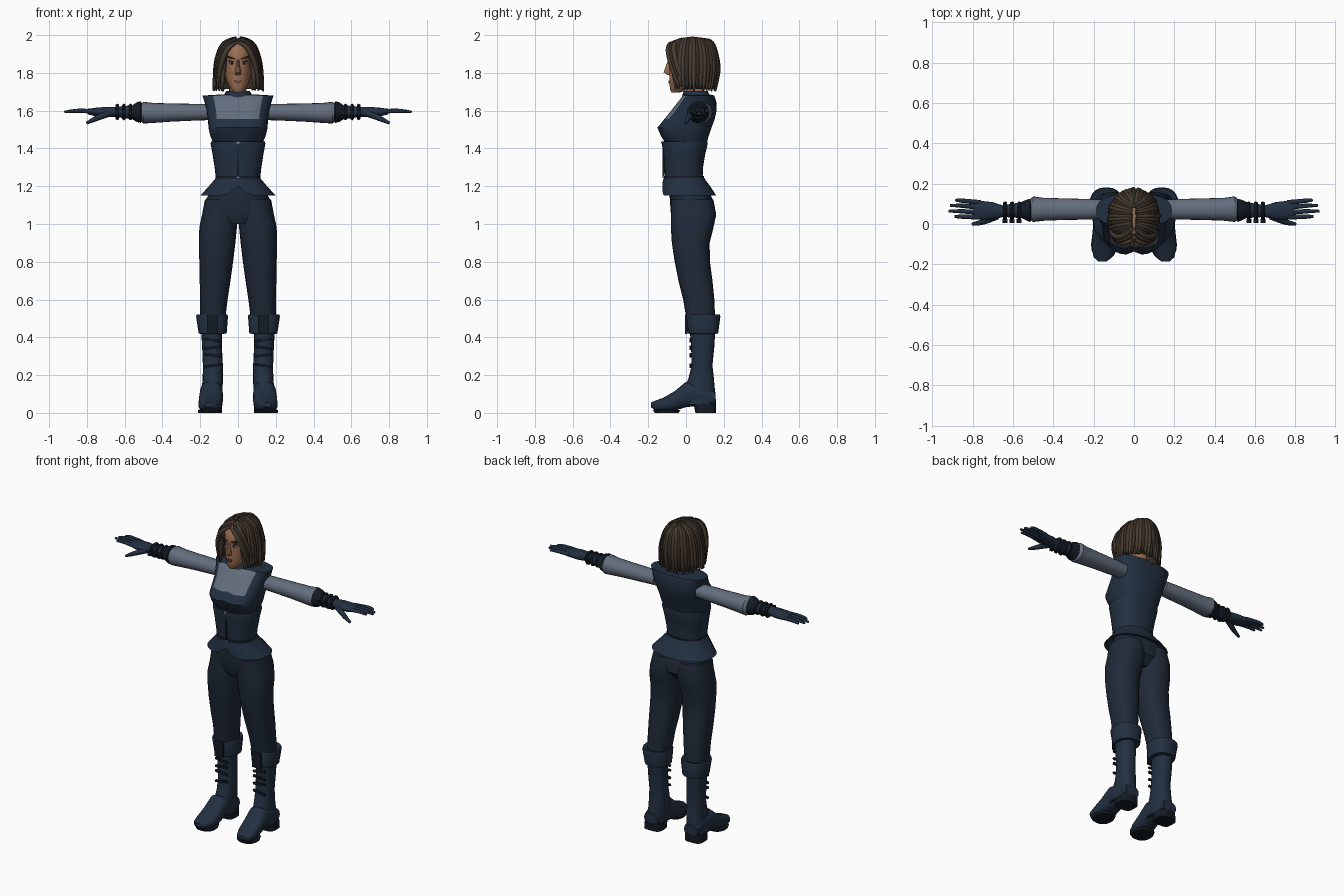
import bpy, bmesh, math, random
from mathutils import Vector

random.seed(4)


def material(name, r, g, b):
    m = bpy.data.materials.new(name)
    m.diffuse_color = (r, g, b, 1)
    return m


NAVY = material("navy_cloth", 0.016, 0.029, 0.052)
TROUSER = material("trouser_cloth", 0.014, 0.023, 0.040)
DARK = material("dark_leather", 0.007, 0.011, 0.018)
GREY = material("grey_linen", 0.125, 0.155, 0.205)
SKIN = material("skin", 0.33, 0.155, 0.085)
HAIR = material("brown_hair", 0.062, 0.044, 0.030)
HAIR2 = material("dark_hair", 0.036, 0.025, 0.017)
LIP = material("lip", 0.15, 0.055, 0.04)
EYE = material("eye_white", 0.45, 0.45, 0.45)
METAL = material("metal", 0.3, 0.31, 0.33)


def finish(name, bm, mats, mirror=False, angle=40):
    """Smooth shading with sharp creases, optional mirror across x."""
    bmesh.ops.recalc_face_normals(bm, faces=bm.faces)
    for f in bm.faces:
        f.smooth = True
    for e in bm.edges:
        e.smooth = e.calc_face_angle(0) < math.radians(angle)
    me = bpy.data.meshes.new(name)
    bm.to_mesh(me)
    bm.free()
    ob = bpy.data.objects.new(name, me)
    bpy.context.collection.objects.link(ob)
    for m in mats:
        me.materials.append(m)
    if mirror:
        ob.modifiers.new("mirror", 'MIRROR')
    return ob


def loft(name, mats, rings, axis='z', n=20, p=0.85, caps=True, arc=None,
         mirror=False, tweak=None, rule=None):
    """Skin rounded sections; each ring is (position, a0, a1, b0, b1)."""
    bm = bmesh.new()
    rows = []
    for t, a0, a1, b0, b1 in rings:
        row = []
        for i in range(n):
            w = 2 * math.pi * i / n
            if arc:
                w = math.radians(arc[0] + (arc[1] - arc[0]) * i / (n - 1))
            c, s = math.cos(w), math.sin(w)
            a = (a0 + a1) / 2 + (a1 - a0) / 2 * math.copysign(abs(c) ** p, c)
            b = (b0 + b1) / 2 + (b1 - b0) / 2 * math.copysign(abs(s) ** p, s)
            co = {'z': (a, b, t), 'x': (t, a, b), 'y': (a, t, b)}[axis]
            row.append(bm.verts.new(co))
        rows.append(row)
    for r, q in zip(rows, rows[1:]):
        for i in range(n - 1 if arc else n):
            j = (i + 1) % n
            bm.faces.new((r[i], r[j], q[j], q[i]))
    if caps and not arc:
        bm.faces.new(rows[0][::-1])
        bm.faces.new(rows[-1])
    if tweak:
        for v in bm.verts:
            tweak(v.co)
    if rule:
        for f in bm.faces:
            f.material_index = rule(f.calc_center_median())
    return finish(name, bm, mats, mirror)


def sym(*rows):
    """Rings centred on x = 0 from (z, half width, y0, y1)."""
    return [(z, -h, h, y0, y1) for z, h, y0, y1 in rows]


def boxes(name, mat, items, mirror=False):
    """Small plates from (centre, size, roll about y)."""
    bm = bmesh.new()
    for c, size, roll in items:
        vs = bmesh.ops.create_cube(bm, size=1)['verts']
        for v in vs:
            x, y, z = (v.co[k] * size[k] for k in range(3))
            v.co = Vector((x * math.cos(roll) - z * math.sin(roll), y,
                           x * math.sin(roll) + z * math.cos(roll))) + Vector(c)
    return finish(name, bm, [mat], mirror)


def tubes(name, mats, paths, sides=1):
    """Tapered strands: each path is (points, radius, taper radii, colour)."""
    cu = bpy.data.curves.new(name, 'CURVE')
    cu.dimensions = '3D'
    cu.bevel_depth = 1.0
    cu.bevel_resolution = sides
    cu.resolution_u = 4
    cu.use_fill_caps = True
    for m in mats:
        cu.materials.append(m)
    for pts, rad, taper, k in paths:
        sp = cu.splines.new('NURBS')
        sp.points.add(len(pts) - 1)
        for q, co, t in zip(sp.points, pts, taper):
            q.co = (*co, 1)
            q.radius = rad * t
        sp.order_u = 3
        sp.use_endpoint_u = True
        sp.use_smooth = True
        sp.material_index = k
    ob = bpy.data.objects.new(name, cu)
    bpy.context.collection.objects.link(ob)


# Legs and hips
loft("hips", [TROUSER], sym((1.0, .11, -.06, .10), (1.05, .175, -.08, .145),
     (1.12, .175, -.085, .145), (1.2, .13, -.09, .11)))
loft("trouser_leg", [TROUSER], [(1.13, .0, .175, -.08, .145), (1.05, 0, .19, -.08, .16),
     (.98, .006, .205, -.08, .145), (.9, .014, .206, -.075, .125), (.8, .026, .205, -.06, .127),
     (.7, .04, .203, -.04, .14), (.6, .055, .2, -.015, .15), (.48, .07, .2, .005, .155)], mirror=True)

# Boots
loft("boot_cuff", [NAVY], [(.418, .08, .195, .02, .155), (.42, .06, .208, .01, .17),
     (.51, .053, .222, .0, .182), (.522, .056, .218, .004, .178), (.515, .07, .2, .015, .16)], mirror=True)
loft("boot_shaft", [NAVY], [(.44, .085, .195, .02, .155), (.35, .085, .19, .027, .15),
     (.25, .08, .186, .03, .14), (.18, .08, .187, .012, .148), (.1, .082, .195, -.02, .155),
     (.045, .082, .2, -.03, .16)], mirror=True)
loft("boot_foot", [NAVY], [(.155, .095, .19, .04, .11), (.08, .085, .198, .04, .15),
     (0, .08, .202, .03, .165), (-.06, .08, .208, .012, .115), (-.12, .088, .21, .008, .08),
     (-.165, .108, .2, .014, .064), (-.185, .135, .178, .03, .055)], axis='y', p=.75, mirror=True)
loft("boot_heel", [DARK], [(0, .085, .205, .05, .158), (.05, .085, .2, .04, .16)], p=.6, mirror=True)
loft("boot_sole", [DARK], [(0, .088, .21, -.165, -.04), (.014, .084, .213, -.175, -.03)], mirror=True)
boxes("boot_straps", DARK, [((.135, .024, z), (.085, .012, .013), r) for z, r in
      ((.385, .15), (.345, -.12), (.305, .12), (.25, -.15))]
      + [((.135, .001, .468), (.06, .012, .1), 0)], mirror=True)

# Flared jacket hem with a raised front notch
def notch(co):
    if co.z < 1.2 and co.y < 0:
        co.z += .05 * math.exp(-(co.x / .04) ** 2)


loft("jacket_skirt", [NAVY], sym((1.252, .115, -.113, .092), (1.235, .124, -.117, .102),
     (1.19, .163, -.122, .135), (1.15, .2, -.125, .16), (1.153, .18, -.11, .14)),
     n=32, caps=False, tweak=notch)

# Waist and belt
loft("waist_corset", [NAVY], sym((1.235, .116, -.11, .088), (1.3, .124, -.115, .09),
     (1.37, .135, -.12, .102), (1.425, .145, -.128, .115), (1.437, .143, -.126, .113)), n=28)
loft("belt", [DARK], sym((1.24, .12, -.118, .096), (1.255, .119, -.117, .094)), n=28)
boxes("front_seam", DARK, [((0, -.119, 1.335), (.005, .012, .17), 0),
      ((0, -.119, 1.48), (.004, .008, .06), 0)])
boxes("clasps", METAL, [((0, -.129, 1.432), (.014, .008, .01), 0),
      ((0, -.121, 1.248), (.014, .008, .01), 0)])


# Bodice with a linen panel at the neckline
def cleave(co):
    if co.y < -.05 and 1.45 < co.z < 1.6:
        co.y += .018 * math.exp(-(co.x / .025) ** 2)


def panel(c):
    return int(c.y < .0 and abs(c.x) < .118 and 1.555 < c.z < 1.675)


loft("bodice", [NAVY, GREY], sym((1.432, .132, -.112, .11), (1.47, .148, -.138, .122),
     (1.51, .156, -.155, .135), (1.555, .16, -.118, .152), (1.6, .166, -.078, .162),
     (1.65, .178, -.04, .16), (1.68, .188, -.015, .15), (1.685, .1, -.01, .13)),
     n=36, p=.8, tweak=cleave, rule=panel)
loft("collar", [NAVY], sym((1.665, .085, -.025, .13), (1.705, .062, -.012, .115)), caps=False)
loft("neck", [SKIN], sym((1.64, .052, .0, .1), (1.7, .045, .0, .095), (1.77, .045, -.01, .09)))

# Head and face
loft("head", [SKIN], sym((1.695, .02, -.075, -.035), (1.708, .034, -.083, .0), (1.735, .051, -.087, .05),
     (1.77, .065, -.088, .09), (1.82, .072, -.09, .12), (1.87, .075, -.092, .135),
     (1.92, .074, -.088, .135), (1.955, .058, -.062, .115), (1.975, .028, -.02, .07)), n=24, p=.95)
loft("nose", [SKIN], sym((1.79, .014, -.1, -.07), (1.803, .017, -.119, -.07),
     (1.84, .009, -.107, -.07), (1.872, .008, -.092, -.07)), n=10)
loft("ear", [SKIN], [(.07, .0, .035, 1.81, 1.85), (.1, .005, .035, 1.82, 1.868),
     (.118, .02, .034, 1.845, 1.872)], axis='x', n=10, mirror=True)
loft("eye", [EYE], [(-.089, .026, .04, 1.848, 1.856), (-.084, .018, .047, 1.845, 1.859),
     (-.07, .018, .047, 1.845, 1.859)], axis='y', n=12, mirror=True)
boxes("pupils", DARK, [((.032, -.088, 1.852), (.01, .006, .011), 0),
      ((.033, -.083, 1.861), (.034, .009, .005), .1)], mirror=True)
boxes("eyebrows", HAIR2, [((.034, -.086, 1.879), (.042, .012, .009), .25)], mirror=True)
boxes("mouth", LIP, [((0, -.089, 1.757), (.036, .009, .008), 0), ((0, -.088, 1.748), (.024, .009, .006), 0)])

# Hair: back shell plus separate locks falling from a centre parting
loft("hair_shell", [HAIR2], sym((1.715, .115, -.07, .15), (1.77, .116, -.08, .158),
     (1.82, .108, -.09, .16), (1.88, .098, -.09, .156), (1.93, .086, -.085, .145),
     (1.96, .062, -.06, .12), (1.98, .03, -.02, .08)), n=28, p=1, arc=(-25, 205))
locks = []
fall = (.55, 1, 1.1, 1, .35)
for side in (-1, 1):
    for i in range(17):
        a = math.radians(-48 + i * 8.5)
        c, s = side * math.cos(a), math.sin(a)
        j = random.uniform(-.006, .006)
        locks.append(([(.1 * c * .1, .035 + .07 * s, 1.987 - .012 * abs(s)),
                       (.075 * c, .035 + .1 * s, 1.972 + j),
                       (.112 * c, .035 + .13 * s, 1.88),
                       ((.122 + j) * c, .035 + (.133 + j) * s, 1.79),
                       ((.13 + j) * c, .035 + .122 * s, 1.705 + random.uniform(-.005, .025))],
                      .0145, fall, int(i % 3 == 1)))
    # face-framing locks
    for k in range(3):
        o = .014 * k
        locks.append(([(side * .006, -.078 + 2 * o, 1.96 + o * .7), (side * (.045 + o / 2), -.1 + o, 1.948 + o / 2),
                       (side * (.085 + o / 2), -.085 + o, 1.87), (side * (.1 + o / 2), -.06 + o, 1.79),
                       (side * .112, -.035 + o, 1.715 + o)], .014, fall, k % 2))
tubes("hair_locks", [HAIR, HAIR2], locks)

# Sleeves and gloves
loft("sleeve", [GREY], [(.15, .025, .12, 1.55, 1.635), (.22, .022, .124, 1.548, 1.636),
     (.35, .02, .127, 1.542, 1.638), (.45, .016, .13, 1.535, 1.641), (.5, .01, .137, 1.532, 1.647),
     (.53, .03, .112, 1.555, 1.628)], axis='x', p=.95, mirror=True)
loft("glove_cuff", [DARK], [(.505, .03, .11, 1.55, 1.63), (.515, .01, .125, 1.535, 1.65),
     (.535, .018, .12, 1.54, 1.645), (.56, .03, .108, 1.555, 1.628)], axis='x', p=1, mirror=True)
loft("glove_wrist", [NAVY], [(.54, .028, .108, 1.553, 1.63), (.6, .032, .102, 1.56, 1.625),
     (.65, .035, .092, 1.567, 1.62), (.7, .022, .108, 1.565, 1.62), (.75, .02, .114, 1.57, 1.616),
     (.795, .026, .116, 1.58, 1.61)], axis='x', p=.95, mirror=True)
for num, x in enumerate((.57, .605, .64)):
    loft("wrist_band_%d" % (num + 1), [DARK], [(x - .009, .026, .108, 1.554, 1.632),
         (x, .02, .113, 1.549, 1.638), (x + .009, .026, .106, 1.556, 1.63)], axis='x', p=1, mirror=True)
boxes("wrist_buckles", DARK, [((x, .016, 1.59), (.018, .02, .03), .2) for x in (.57, .605, .64)], mirror=True)
fingers = []
for side in (-1, 1):
    for y0, y1, x1 in ((.034, .037, .89), (.058, .064, .92), (.083, .092, .912), (.106, .118, .885)):
        fingers.append(([(side * .76, y0, 1.595), (side * .82, (y0 + y1) / 2, 1.6),
                         (side * .87, y1, 1.599), (side * x1, y1, 1.593)], .0115, (1.1, 1, .9, .55), 0))
    fingers.append(([(side * .68, .04, 1.588), (side * .73, .018, 1.568), (side * .77, .004, 1.55),
                     (side * .802, .0, 1.534)], .0145, (1.3, 1.1, .9, .5), 0))
tubes("glove_fingers", [NAVY], fingers, 2)
